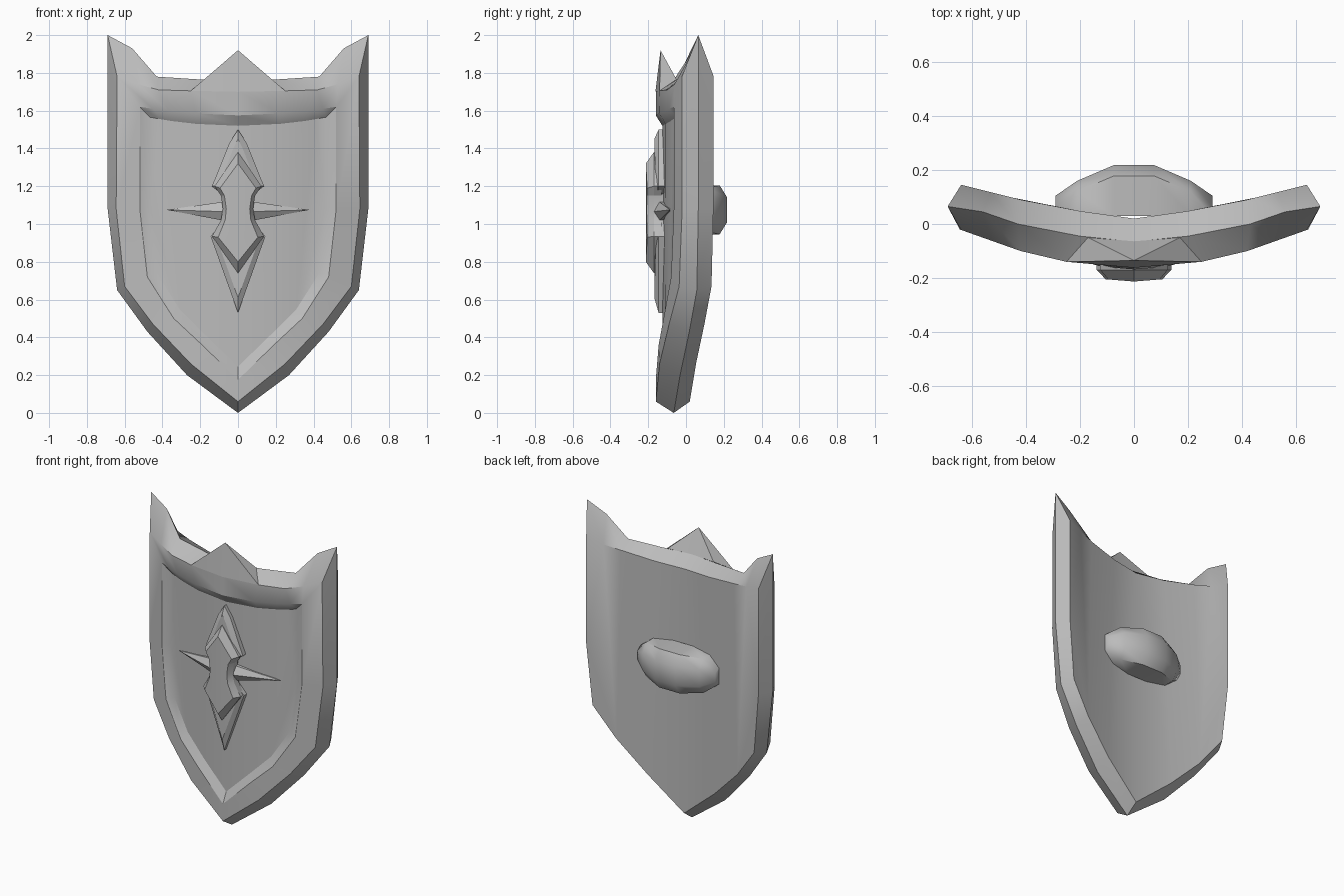
import bpy
import math

cube = bpy.data.objects.get("Cube")
if cube:
    bpy.data.objects.remove(cube, do_unlink=True)

steel = bpy.data.materials.new("grey_steel")
steel.use_nodes = True
GREY = (0.5, 0.5, 0.5, 1)
steel.diffuse_color = GREY
steel.node_tree.nodes["Principled BSDF"].inputs["Base Color"].default_value = GREY


def make(name, verts, faces, angle=30):
    """Mesh object with consistent normals and angle-based smoothing."""
    mesh = bpy.data.meshes.new(name)
    mesh.from_pydata(verts, [], faces)
    mesh.materials.append(steel)
    obj = bpy.data.objects.new(name, mesh)
    bpy.context.collection.objects.link(obj)
    bpy.ops.object.select_all(action='DESELECT')
    obj.select_set(True)
    bpy.context.view_layer.objects.active = obj
    bpy.ops.object.mode_set(mode='EDIT')
    bpy.ops.mesh.select_all(action='SELECT')
    bpy.ops.mesh.remove_doubles(threshold=0.0005)
    bpy.ops.mesh.normals_make_consistent(inside=False)
    bpy.ops.object.mode_set(mode='OBJECT')
    bpy.ops.object.shade_smooth_by_angle(angle=math.radians(angle))
    return obj


def curve(table):
    """Piecewise linear depth as a function of distance from the centre."""
    def f(x):
        for (a, ya), (b, yb) in zip(table, table[1:]):
            if x <= b:
                return ya + (yb - ya) * (x - a) / (b - a)
        return table[-1][1]
    return f


def mirrored(half):
    """Close a half outline running from top centre to bottom centre."""
    return half + [(-x, z) for x, z in half[-2:0:-1]]


def bridge(a, b, n):
    return [(a + i, a + (i + 1) % n, b + (i + 1) % n, b + i) for i in range(n)]


# Shield body: nested outlines from the back edge round to the recessed panel
front_y = curve([(0, -.16), (.25, -.14), (.42, -.10), (.66, -.015)])
back_y = curve([(0, .02), (.25, .055), (.42, .09), (.64, .145)])
ridge_y = curve([(0, -.065), (.2, -.045), (.43, 0), (.56, .045), (.69, .065)])
loops = [
    (back_y, 0, [(0, 1.7), (.2, 1.71), (.42, 1.74), (.53, 1.76), (.64, 1.785),
                 (.64, 1.08), (.6, .67), (.45, .47), (.25, .27), (0, .06)]),
    (ridge_y, 0, [(0, 1.765), (.2, 1.765), (.43, 1.78), (.56, 1.93), (.69, 2),
                  (.69, 1.08), (.64, .65), (.48, .43), (.27, .2), (0, 0)]),
    (front_y, 0, [(0, 1.705), (.25, 1.705), (.42, 1.71), (.53, 1.74), (.64, 1.78),
                  (.645, 1.08), (.6, .67), (.45, .47), (.25, .26), (0, .06)]),
    (front_y, 0, [(0, 1.575), (.22, 1.585), (.37, 1.6), (.45, 1.61), (.52, 1.62),
                  (.52, 1.08), (.48, .72), (.34, .5), (.19, .36), (0, .175)]),
    (front_y, .035, [(0, 1.52), (.22, 1.53), (.35, 1.545), (.41, 1.555), (.465, 1.565),
                     (.465, 1.08), (.43, .74), (.31, .55), (.18, .42), (0, .245)]),
]
N = 18
verts, faces = [], []
for depth, sink, half in loops:
    verts += [(x, depth(abs(x)) + sink, z) for x, z in mirrored(half)]
for k in range(len(loops) - 1):
    faces += bridge(k * N, (k + 1) * N, N)
# Fill the back and the panel in vertical strips that follow the curve
for base in (0, (len(loops) - 1) * N):
    for strip in ((0, 1, 8, 9), (1, 2, 7, 8), (2, 3, 4, 5, 6, 7)):
        faces.append([base + i for i in strip])
        faces.append([base + (N - i) % N for i in strip])
make("shield_body", verts, faces, 32)

# Central peak on the top rim
make("top_peak",
     [(0, -.135, 1.92), (-.25, -.14, 1.705), (0, -.162, 1.7), (.25, -.14, 1.705),
      (.17, -.05, 1.765), (0, -.064, 1.765), (-.17, -.05, 1.765)],
     [(0, 1, 2), (0, 2, 3), (0, 3, 4), (0, 4, 5), (0, 5, 6), (0, 6, 1),
      (6, 5, 4, 3, 2, 1)], 25)


def plate(name, outer, inner, y_base, y_edge, y_face):
    """Raised emblem plate with a bevelled border and a central ridge line."""
    o, i = mirrored(outer), mirrored(inner)
    n, m = len(o), len(outer)
    v = [(x, y_base, z) for x, z in o] + [(x, y_edge, z) for x, z in o]
    v += [(x, y_face + .08 * abs(x), z) for x, z in i]
    f = bridge(0, n, n) + bridge(n, 2 * n, n)
    f.append([2 * n + k for k in range(m)])
    f.append([2 * n + k % n for k in range(m - 1, n + 1)])
    f.append(list(range(n)))
    make(name, v, f, 20)


plate("emblem_blade",
      [(0, 1.5), (.045, 1.43), (.138, 1.2), (.085, 1.16), (.075, 1.08),
       (.09, 1.0), (.145, .935), (0, .53)],
      [(0, 1.45), (.025, 1.4), (.1, 1.2), (.07, 1.15), (.06, 1.08),
       (.07, 1.0), (.105, .9), (0, .61)],
      -.09, -.145, -.168)
plate("emblem_core",
      [(0, 1.38), (.125, 1.2), (.09, 1.15), (.08, 1.08), (.09, 1.02), (.138, .935), (0, .74)],
      [(0, 1.32), (.095, 1.19), (.072, 1.15), (.062, 1.08), (.068, 1.02), (.105, .93), (0, .8)],
      -.13, -.17, -.213)

# Crossguard spikes on either side of the emblem
for side, s in (("left", 1), ("right", -1)):
    make("emblem_spike_" + side,
         [(s * .06, -.09, 1.015), (s * .06, -.145, 1.015), (s * .06, -.175, 1.065),
          (s * .06, -.145, 1.12), (s * .06, -.09, 1.12), (s * .38, -.085, 1.075)],
         [(0, 1, 5), (1, 2, 5), (2, 3, 5), (3, 4, 5), (4, 0, 5), (4, 3, 2, 1, 0)], 15)

# Rounded grip on the back, lofted across the width
stations = [(.29, .055, .105), (.21, .115, .16), (.075, .13, .218)]
stations = [(-x, h, y) for x, h, y in stations] + stations[::-1]
verts, faces = [], []
for x, h, y in stations:
    verts += [(x, yy, 1.075 + zz) for yy, zz in
              ((.03, -h), (y - .04, -h), (y, -h / 2), (y, h / 2), (y - .04, h), (.03, h))]
for k in range(len(stations) - 1):
    faces += bridge(k * 6, k * 6 + 6, 6)
faces += [list(range(6)), list(range(30, 36))]
make("back_grip", verts, faces, 50)
